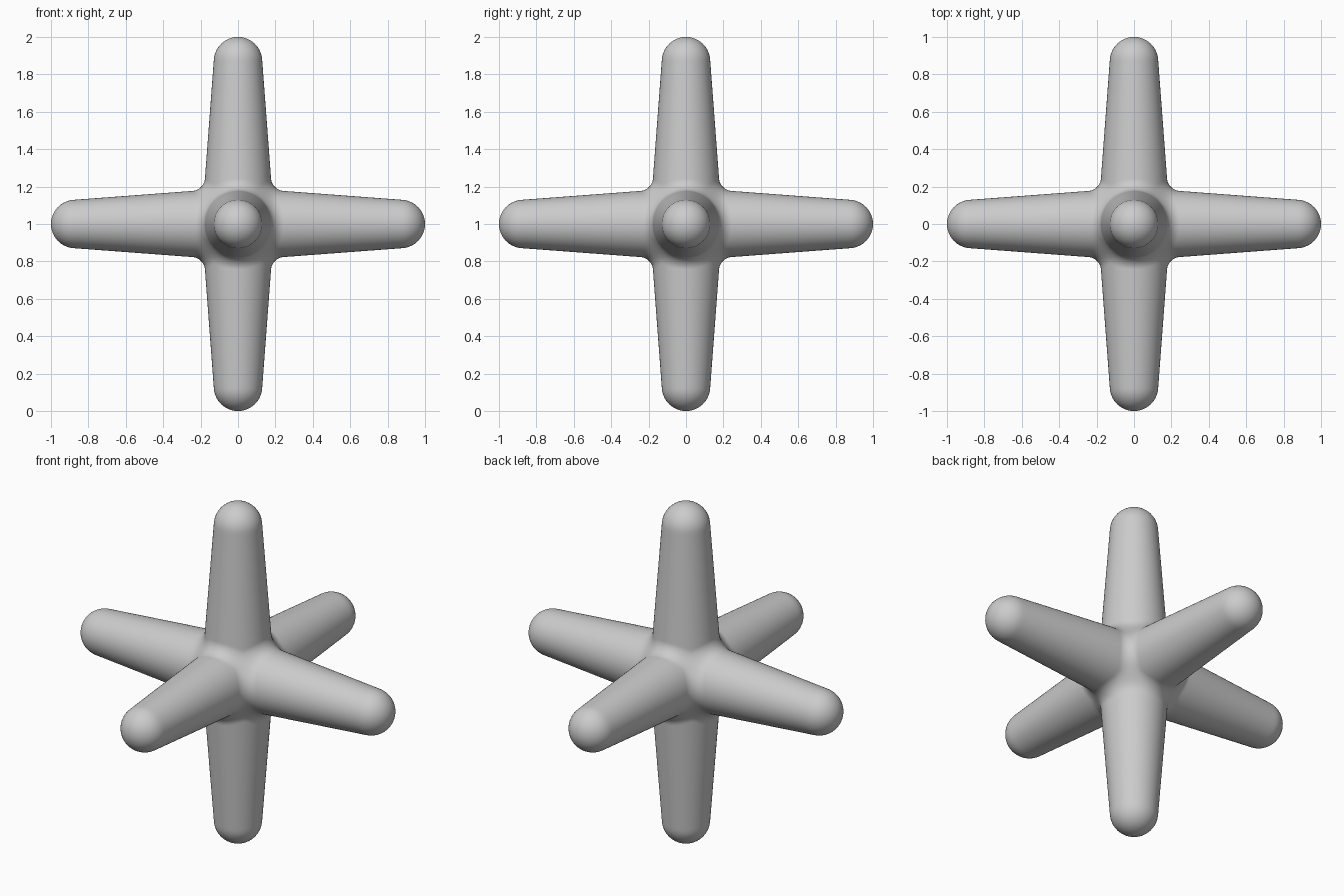
import bpy, bmesh
from math import sin, cos, pi, sqrt, atan
from mathutils import Vector

if "Cube" in bpy.data.objects:
    bpy.data.objects.remove(bpy.data.objects["Cube"])

SEG = 64                      # sides per arm (multiple of 8)
R0, SLOPE = 0.195, 0.075      # arm radius = R0 - SLOPE * distance
FILLET = 0.06
TIP_C, TIP_R = 0.8706, 0.1294 # rounded tip centre and radius
TILT = atan(SLOPE)


def arm_distance(along, a, b):
    return (sqrt(a * a + b * b) - (R0 - SLOPE * abs(along))) * cos(TILT)


def blend(p):
    """Signed field of the three crossing bars joined with a round fillet."""
    x, y, z = p
    ds = (arm_distance(x, y, z), arm_distance(y, z, x), arm_distance(z, x, y))
    return FILLET - sqrt(sum(max(FILLET - d, 0) ** 2 for d in ds))


def solve(fn, lo, hi):
    for _ in range(40):
        mid = (lo + hi) / 2
        if blend(fn(mid)) < 0:
            lo = mid
        else:
            hi = mid
    return lo


def arm_column(t):
    """Points along one side of the +x arm, from the seam out to the tip."""
    c, s = cos(t), sin(t)
    m = max(abs(c), abs(s))
    rho = solve(lambda r: Vector((r * m, r * c, r * s)), 0.05, 0.4)
    xs, x_end, n = rho * m, 0.26, 12
    pts = [Vector((xs, rho * c, rho * s))]
    for i in range(1, n + 1):
        x = xs + (x_end - xs) * i / n
        r = solve(lambda r: Vector((x, r * c, r * s)), 0.1, x / m + 1e-4)
        pts.append(Vector((x, r * c, r * s)))
    for i in range(1, 6):
        x = x_end + (0.86 - x_end) * i / 5
        r = R0 - SLOPE * x
        pts.append(Vector((x, r * c, r * s)))
    for i in range(12):
        a = TILT + (pi / 2 - TILT) * i / 12
        r = TIP_R * cos(a)
        pts.append(Vector((TIP_C + TIP_R * sin(a), r * c, r * s)))
    return pts


columns = [arm_column(2 * pi * k / SEG) for k in range(SEG)]
bm = bmesh.new()

# six arms: the same arm turned onto each axis direction
for axis in range(3):
    for sign in (1, -1):
        def place(p):
            q = (p.x * sign, p.y * sign, p.z)
            v = [q[(i - axis) % 3] for i in range(3)]
            return (v[0], v[1], v[2] + 1)
        grid = [[bm.verts.new(place(p)) for p in col] for col in columns]
        tip = bm.verts.new(place(Vector((1, 0, 0))))
        for k in range(SEG):
            a, b = grid[k], grid[(k + 1) % SEG]
            for j in range(len(a) - 1):
                bm.faces.new((a[j], b[j], b[j + 1], a[j + 1]))
            bm.faces.new((a[-1], b[-1], tip))

# weld the arms along their shared seams
bmesh.ops.remove_doubles(bm, verts=bm.verts, dist=0.0005)
bmesh.ops.recalc_face_normals(bm, faces=bm.faces)
mesh = bpy.data.meshes.new("six_arm_jack")
bm.to_mesh(mesh)
bm.free()
mesh.shade_smooth()
jack = bpy.data.objects.new("six_arm_jack", mesh)
bpy.context.collection.objects.link(jack)
